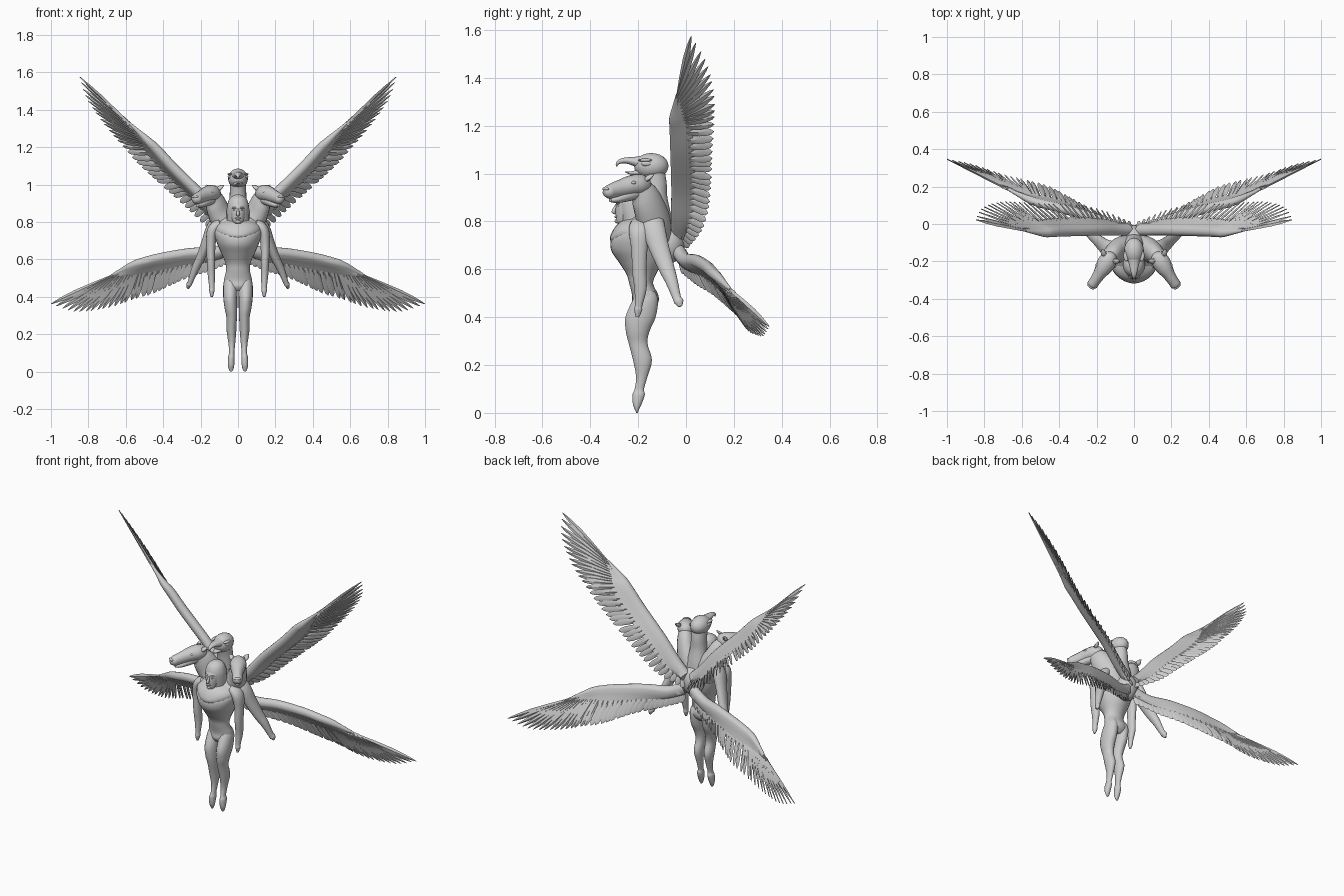
import bpy, bmesh, math
from mathutils import Vector, Matrix

V = Vector


def finish(name, bm, mirror=False, angle=50):
    bmesh.ops.recalc_face_normals(bm, faces=bm.faces)
    if mirror:
        geo = bmesh.ops.duplicate(bm, geom=bm.verts[:] + bm.edges[:] + bm.faces[:])["geom"]
        vs = [g for g in geo if isinstance(g, bmesh.types.BMVert)]
        fs = [g for g in geo if isinstance(g, bmesh.types.BMFace)]
        for v in vs:
            v.co.x *= -1
        bmesh.ops.reverse_faces(bm, faces=fs)
    me = bpy.data.meshes.new(name)
    bm.to_mesh(me)
    bm.free()
    ob = bpy.data.objects.new(name, me)
    bpy.context.collection.objects.link(ob)
    bpy.ops.object.select_all(action='DESELECT')
    ob.select_set(True)
    bpy.context.view_layer.objects.active = ob
    bpy.ops.object.shade_smooth_by_angle(angle=math.radians(angle))
    return ob


def smooth(pts, n):
    """Catmull-Rom through tuples of any length."""
    out = []
    P = [pts[0]] + list(pts) + [pts[-1]]
    for i in range(1, len(P) - 2):
        for k in range(n):
            t = k / n
            out.append([0.5 * (2 * b + (c - a) * t + (2 * a - 5 * b + 4 * c - d) * t * t
                        + (3 * b - a - 3 * c + d) * t ** 3)
                        for a, b, c, d in zip(P[i - 1], P[i], P[i + 1], P[i + 2])])
    return out + [list(pts[-1])]


def skin(bm, rings):
    vr = [[bm.verts.new(p) for p in r] for r in rings]
    n = len(vr[0])
    for a, b in zip(vr, vr[1:]):
        for i in range(n):
            bm.faces.new((a[i], a[(i + 1) % n], b[(i + 1) % n], b[i]))
    bm.faces.new(vr[0])
    bm.faces.new(vr[-1])


def tube(name, pts, mirror=False, ref=(1, 0, 0), flat=False, sides=18):
    """Loft ellipses (x, y, z, radius across, radius deep) along a path."""
    s = smooth(pts, 5)
    c = [V(p[:3]) for p in s]
    rings = []
    for i, p in enumerate(s):
        t = V((0, 0, 1)) if flat else (c[min(i + 1, len(c) - 1)] - c[max(i - 1, 0)]).normalized()
        a = V(ref)
        a = (a - t * a.dot(t)).normalized()
        b = t.cross(a)
        rings.append([c[i] + a * max(p[3], .001) * math.cos(q) + b * max(p[4], .001) * math.sin(q)
                      for q in (2 * math.pi * k / sides for k in range(sides))])
    bm = bmesh.new()
    skin(bm, rings)
    return finish(name, bm, mirror)


def ball(name, loc, rad, mirror=False, turn=0):
    bm = bmesh.new()
    bmesh.ops.create_uvsphere(bm, u_segments=20, v_segments=12, radius=1, matrix=Matrix.Translation(loc)
                              @ Matrix.Rotation(turn, 4, 'Z') @ Matrix.Diagonal((*rad, 1)))
    return finish(name, bm, mirror)


# torso and legs
tube("torso", [(0, -.175, .43, .045, .035), (0, -.172, .455, .072, .054), (0, -.17, .49, .075, .055),
               (0, -.187, .54, .064, .05), (0, -.187, .58, .067, .062), (0, -.19, .63, .088, .091),
               (0, -.2, .68, .11, .113), (0, -.2, .73, .127, .112), (0, -.185, .77, .134, .092),
               (0, -.17, .8, .115, .08), (0, -.155, .84, .07, .055), (0, -.15, .87, .04, .04)],
     flat=True, sides=28)
tube("chest_collar", [(0, -.2, .7, .05, .1), (0, -.205, .725, .1, .113), (0, -.2, .755, .125, .11),
                      (0, -.195, .785, .115, .095), (0, -.19, .81, .07, .07)], flat=True, sides=28)
tube("legs", [(.036, -.165, .51, .03, .035), (.04, -.17, .47, .038, .054), (.041, -.19, .4, .038, .064),
              (.038, -.202, .34, .034, .05), (.034, -.2, .29, .028, .04), (.035, -.182, .22, .026, .04),
              (.033, -.185, .15, .018, .024), (.034, -.195, .1, .014, .02), (.036, -.198, .075, .018, .026),
              (.037, -.204, .035, .017, .018), (.037, -.205, .01, .011, .007), (.037, -.205, 0, .004, .003)],
     True, flat=True)
# two pairs of arms and shoulders
tube("front_arms", [(.06, -.19, .775, .02, .02), (.1, -.195, .785, .028, .038), (.135, -.195, .755, .03, .044),
                    (.145, -.195, .68, .025, .034), (.144, -.195, .59, .022, .03), (.142, -.19, .52, .02, .026),
                    (.14, -.198, .45, .014, .016), (.14, -.2, .43, .014, .017), (.14, -.203, .4, .006, .007)], True)
tube("rear_arms", [(.06, -.15, .8, .03, .03), (.1, -.145, .8, .036, .05), (.137, -.135, .765, .034, .05),
                   (.168, -.112, .69, .028, .042), (.2, -.083, .61, .024, .034), (.228, -.06, .55, .021, .026),
                   (.255, -.038, .48, .014, .018), (.262, -.03, .465, .014, .02), (.268, -.024, .445, .006, .008)],
     True)

# human head with hood
tube("human_hood", [(0, -.2, .76, .07, .065), (0, -.21, .8, .062, .06), (0, -.217, .85, .061, .064),
                    (0, -.22, .89, .058, .064), (0, -.22, .925, .045, .05), (0, -.218, .943, .022, .025),
                    (0, -.218, .947, .004, .004)], flat=True)
tube("human_face", [(0, -.262, .788, .012, .015), (0, -.26, .797, .024, .032), (0, -.252, .82, .035, .042),
                    (0, -.248, .86, .042, .046), (0, -.244, .89, .041, .042), (0, -.235, .915, .02, .025)],
     flat=True)
tube("human_nose", [(0, -.285, .876, .005, .006), (0, -.296, .856, .007, .008), (0, -.302, .84, .01, .009),
                    (0, -.292, .834, .004, .004)], sides=10)
ball("human_brows", (.018, -.282, .876), (.015, .01, .005), True, .3)
ball("human_eyes", (.018, -.284, .865), (.009, .006, .005), True, .3)
ball("human_lips", (0, -.292, .82), (.015, .007, .006))
ball("human_chin", (0, -.286, .802), (.014, .012, .01))

# beast heads on either side
R = (.83, .55, 0)
tube("beast_necks", [(.03, -.13, .73, .07, .07), (.065, -.135, .79, .068, .075), (.1, -.15, .85, .056, .072),
                     (.125, -.175, .91, .047, .062), (.15, -.21, .95, .03, .037)], True, R)
tube("beast_heads", [(.112, -.155, .95, .015, .015), (.122, -.17, .952, .037, .038),
                     (.142, -.2, .953, .048, .045), (.162, -.232, .95, .045, .042), (.185, -.268, .94, .034, .037),
                     (.208, -.303, .93, .029, .032), (.224, -.327, .922, .028, .027), (.233, -.341, .918, .013, .013)],
     True, R)
tube("beast_jaws", [(.14, -.2, .925, .034, .03), (.17, -.245, .908, .028, .024), (.2, -.29, .893, .022, .016),
                    (.217, -.317, .889, .01, .008)], True, R)
ball("beast_nostrils", (.23, -.336, .936), (.022, .009, .008), True, .58)
for k, s in enumerate((1, -1)):
    off = V(R) * s
    p = V((.132, -.18, .98)) + off * .036
    q = p + off * .02 + V((-.01, .015, .018))
    tube(f"beast_ears_{k}", [(*(p - off * .012), .012, .01), (*p, .016, .011),
                             (*((p + q) / 2), .013, .008), (*q, .002, .002)], True, R, sides=10)
    ball(f"beast_eyes_{k}", V((.168, -.238, .962)) + off * .036, (.008, .012, .007), True, .58)

# eagle head
tube("eagle_neck", [(0, -.1, .74, .08, .05), (0, -.11, .82, .06, .05), (0, -.125, .9, .048, .048),
                    (0, -.13, .96, .044, .05), (0, -.14, 1.01, .042, .052)], flat=True)
ball("eagle_head", (0, -.145, 1.032), (.053, .072, .054))
tube("eagle_upper_beak", [(0, -.18, 1.045, .036, .032), (0, -.215, 1.051, .027, .02),
                          (0, -.25, 1.055, .019, .013), (0, -.275, 1.051, .012, .01),
                          (0, -.288, 1.04, .006, .006), (0, -.289, 1.028, .001, .001)])
tube("eagle_lower_beak", [(0, -.17, 1.012, .032, .022), (0, -.205, 1.004, .022, .012),
                          (0, -.235, 1.003, .012, .006), (0, -.255, 1.008, .002, .002)])
ball("eagle_eyes", (.046, -.165, 1.042), (.009, .022, .011), True)
ball("eagle_brows", (.042, -.17, 1.056), (.014, .03, .007), True)


def wing(name, pairs, count=34):
    """Each row: arm point, feather tip, arm radius, covert share of the chord."""
    rows = smooth(pairs, 20)
    B = [V(r[:3]) for r in rows]
    T = [V(r[3:6]) for r in rows]
    frames = []
    for i in range(len(rows)):
        s = (B[min(i + 2, len(B) - 1)] - B[max(i - 2, 0)]).normalized()
        d = T[i] - B[i]
        e = (d - s * d.dot(s)).normalized()
        frames.append((d, e, s.cross(e).normalized()))
    # fleshy arm that thins into the coverts
    rings = []
    for i in range(0, len(rows), 4):
        d, e, n = frames[i]
        r, f = rows[i][6], rows[i][7]
        arc = [B[i] + (-e * math.sin(a) + n * math.cos(a) * .85) * r
               for a in (math.pi * k / 8 for k in range(9))]
        mid = B[i] + e * r * .9
        far = B[i] + d * f
        half = mid.lerp(far, .4)
        rings.append(arc + [mid - n * r * .5, half - n * .009, far, half + n * .009, mid + n * r * .5])
    bm = bmesh.new()
    skin(bm, rings)
    finish(name + "_arms", bm, True)

    # flight feathers spaced evenly along the trailing edge, pointed towards the tip
    dist = [0]
    for a, b in zip(T, T[1:]):
        dist.append(dist[-1] + (b - a).length)
    bm = bmesh.new()
    for k in range(count):
        i = min(range(len(dist)), key=lambda j: abs(dist[j] - dist[-1] * k / (count - 1)))
        d, e, n = frames[i]
        w = d.normalized().cross(n).normalized()
        w = (w + n * .4).normalized()
        n2 = w.cross(d).normalized()
        long = min(1, max(0, (i / len(rows) - .5) * 4))
        half = .018 - .003 * long
        rr = []
        for u, g in ((0, .4), (.3, .8), (.6, 1), (.8, .95 - .2 * long), (.93, .7 - .3 * long), (1, .1)):
            c = B[i] + d * u
            h = .009 * (1 - u * .7)
            rr.append([c + w * half * g, c + n2 * h, c - w * half * g, c - n2 * h])
        skin(bm, rr)
    finish(name + "_feathers", bm, True, 30)


wing("upper_wing", [
    (.03, -.03, .75, .02, .01, .69, .035, .5), (.1, -.03, .82, .16, .07, .77, .035, .5),
    (.2, -.03, .94, .29, .1, .89, .034, .5), (.35, -.035, 1.09, .52, .11, 1.1, .033, .46),
    (.44, -.04, 1.19, .61, .117, 1.2, .031, .4), (.48, -.045, 1.23, .72, .117, 1.33, .026, .3),
    (.53, -.042, 1.28, .81, .085, 1.465, .015, .2), (.58, -.035, 1.328, .845, .022, 1.575, .008, .15)])
wing("lower_wing", [
    (.03, -.03, .67, .04, -.01, .58, .035, .5), (.12, .0, .635, .17, .05, .535, .034, .5),
    (.25, .045, .63, .3, .12, .49, .032, .5), (.4, .088, .608, .45, .2, .42, .03, .46),
    (.5, .112, .585, .55, .23, .39, .028, .4), (.56, .132, .567, .7, .265, .34, .024, .3),
    (.62, .16, .54, .87, .32, .322, .015, .2), (.68, .19, .51, 1, .347, .362, .008, .15)])
# hub joining the wings to the back
ball("wing_hub", (0, -.07, .71), (.07, .065, .085))
